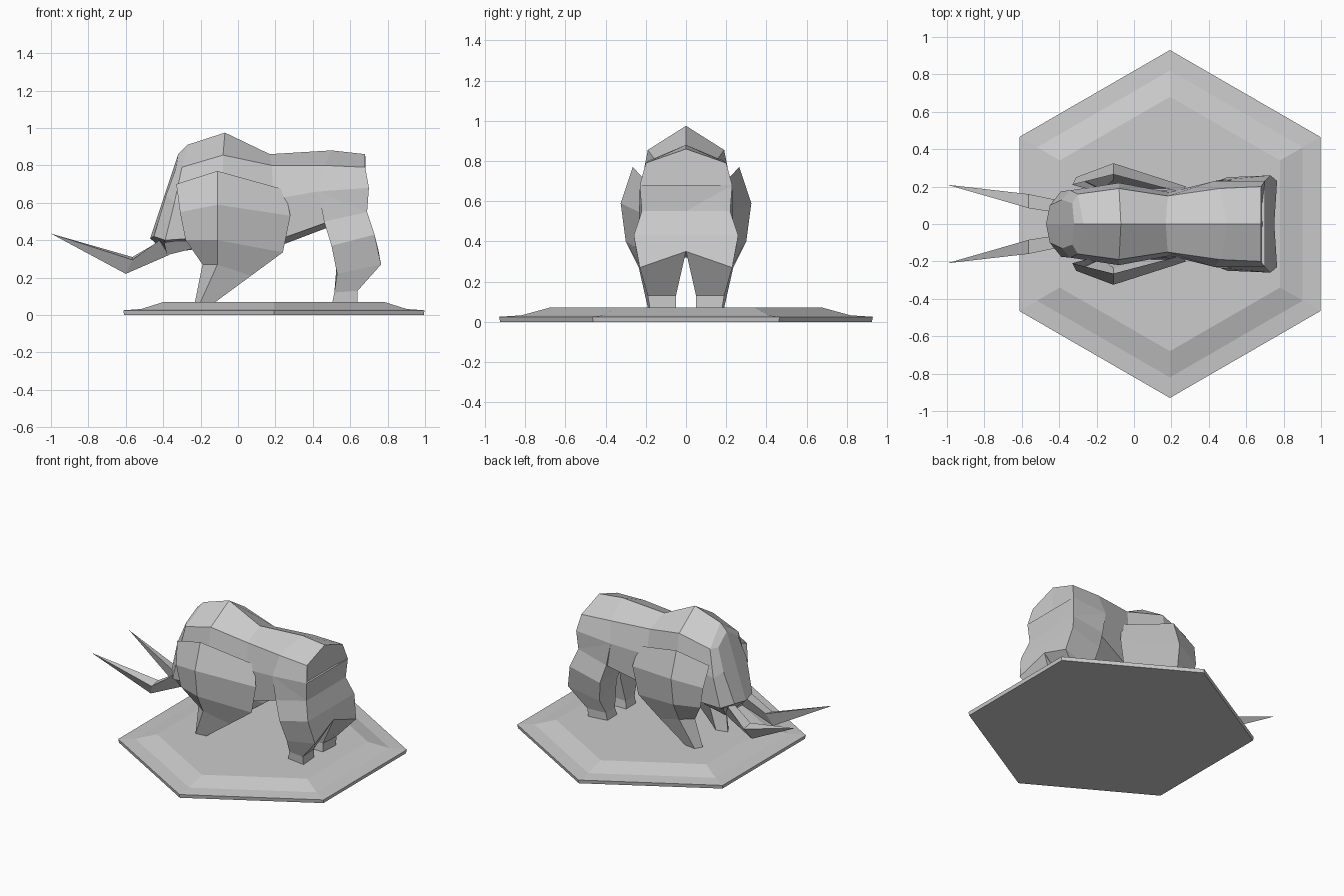
import bpy, bmesh
from math import sin, cos, pi


def loft(name, rings, closed=True, cap_start=True, cap_end=True, mirror=True):
    """Skin a series of rings; optionally mirror across y = 0."""
    bm = bmesh.new()
    vs = [[bm.verts.new(p) for p in r] for r in rings]
    n = len(rings[0])
    for a, b in zip(vs, vs[1:]):
        for i in range(n if closed else n - 1):
            j = (i + 1) % n
            bm.faces.new((a[i], a[j], b[j], b[i]))
    if cap_start:
        bm.faces.new(vs[0][::-1])
    if cap_end:
        bm.faces.new(vs[-1])
    bmesh.ops.remove_doubles(bm, verts=bm.verts, dist=1e-4)
    bmesh.ops.recalc_face_normals(bm, faces=bm.faces)
    me = bpy.data.meshes.new(name)
    bm.to_mesh(me)
    bm.free()
    ob = bpy.data.objects.new(name, me)
    bpy.context.collection.objects.link(ob)
    if mirror:
        ob.modifiers.new("mirror", 'MIRROR').use_axis = (False, True, False)
    return ob


def hexagon(r, z):
    return [(0.192 + r * cos(pi / 2 + k * pi / 3), r * sin(pi / 2 + k * pi / 3), z)
            for k in range(6)]


# Hexagonal base with sloped rim
loft("base", [hexagon(r, z) for r, z in
              [(0.925, 0), (0.93, 0.025), (0.82, 0.032), (0.68, 0.07)]], mirror=False)

# Body and head: half sections from face to rump (ridge, edge, side, low, belly)
loft("body", [
    [(-.32, 0, .86), (-.33, .11, .79), (-.385, .13, .64), (-.45, .10, .42), (-.47, 0, .41)],
    [(-.27, 0, .91), (-.30, .16, .79), (-.34, .18, .60), (-.39, .175, .40), (-.38, 0, .33)],
    [(-.07, 0, .975), (-.08, .19, .855), (-.08, .22, .70), (-.10, .20, .42), (-.10, 0, .37)],
    [(.17, 0, .86), (.18, .15, .80), (.19, .17, .62), (.21, .16, .40), (.21, 0, .365)],
    [(.50, 0, .88), (.46, .19, .80), (.43, .23, .66), (.46, .22, .49), (.46, 0, .46)],
    [(.68, 0, .86), (.68, .20, .79), (.70, .23, .68), (.69, .22, .55), (.69, 0, .55)],
], closed=False)

# Front legs: broad shoulder narrowing to the foot, open behind the shoulder
# (front edge, outer ridge, back edge, inner edge)
loft("front_leg", [
    [(-.33, .21, .70), (-.11, .265, .77), (.25, .17, .67), (-.08, .14, .67)],
    [(-.31, .25, .55), (-.11, .325, .59), (.28, .20, .53), (-.08, .14, .52)],
    [(-.28, .24, .40), (-.11, .30, .40), (.24, .19, .335), (-.06, .12, .38)],
    [(-.19, .17, .27), (-.11, .235, .27), (.07, .19, .21), (-.10, .11, .26)],
    [(-.23, .14, .07), (-.20, .19, .07), (-.12, .18, .07), (-.15, .12, .07)],
], cap_start=False)

# Rear legs: (front outer, back outer, back inner, front inner)
loft("rear_leg", [
    [(.43, .23, .66), (.70, .23, .68), (.70, 0, .68), (.43, 0, .66)],
    [(.46, .235, .50), (.69, .22, .55), (.69, 0, .55), (.46, 0, .50)],
    [(.50, .25, .37), (.73, .26, .43), (.73, 0, .43), (.50, 0, .40)],
    [(.53, .21, .22), (.765, .23, .27), (.75, 0, .35), (.53, .02, .30)],
    [(.515, .16, .12), (.64, .19, .13), (.63, .05, .13), (.515, .06, .12)],
    [(.505, .16, .07), (.64, .18, .07), (.63, .05, .07), (.505, .05, .07)],
])

# Tusks: triangular section, bent at the elbow, tapering to a point
loft("tusk", [
    [(-.41, .06, .40), (-.42, .13, .40), (-.37, .09, .32)],
    [(-.565, .085, .31), (-.565, .16, .295), (-.60, .12, .22)],
    [(-1, .21, .435)] * 3,
], cap_end=False)

# Lower jaw wedge under the head
loft("jaw", [
    [(-.41, 0, .41), (-.40, .16, .41), (-.38, .10, .32), (-.38, 0, .32)],
    [(-.22, 0, .45), (-.22, .17, .45), (-.22, .11, .36), (-.22, 0, .36)],
], closed=False)
